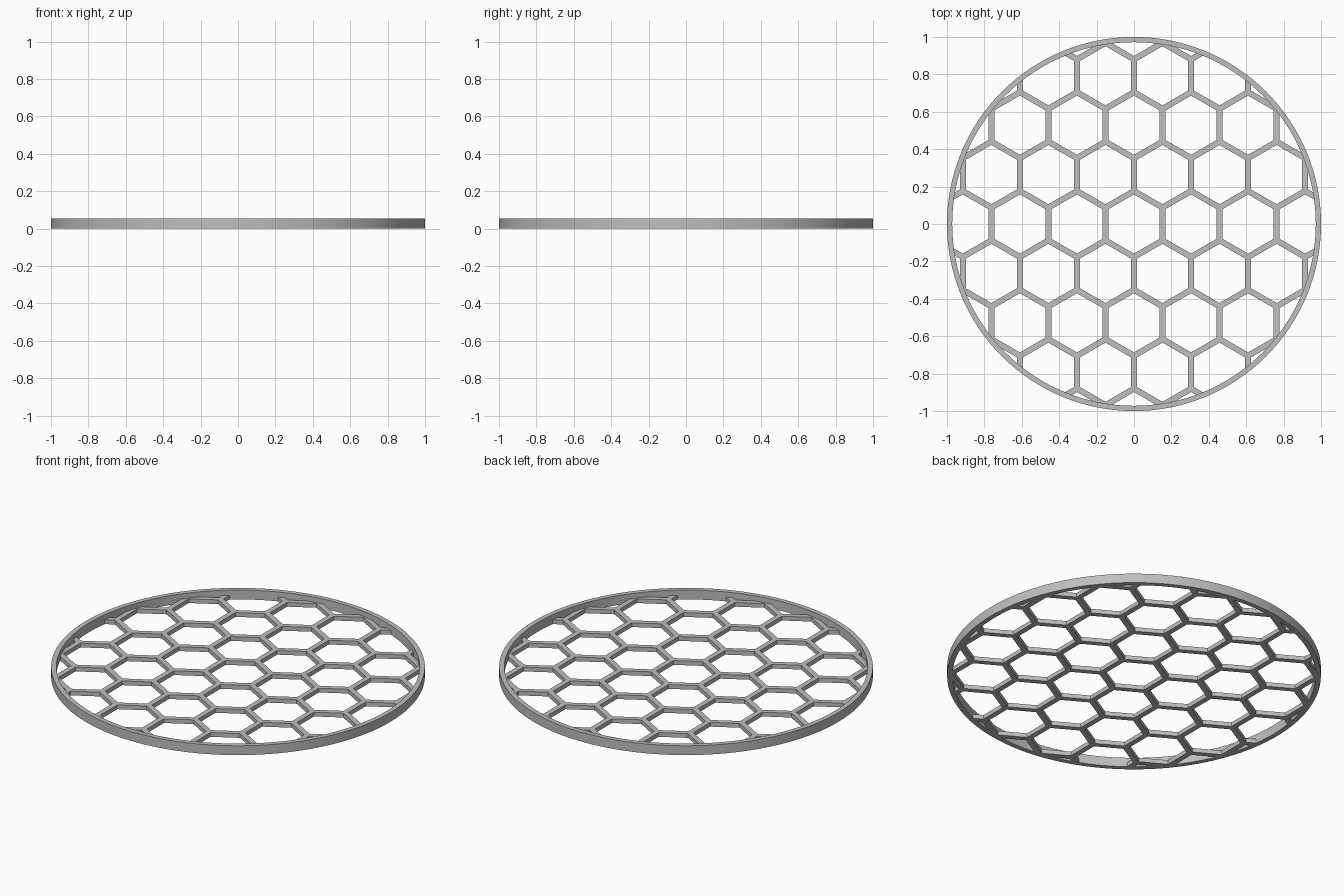
import bpy, bmesh, math
from mathutils import Matrix, Vector

HEIGHT = 0.055        # rim height
RIM_OUTER, RIM_INNER = 1.0, 0.972
GRID_THICK = 0.025
PITCH, BAR = 0.305, 0.031
SEGMENTS = 128

cube = bpy.data.objects.get("Cube")
if cube:
    bpy.data.objects.remove(cube, do_unlink=True)

grey = bpy.data.materials.new("plain grey")
grey.use_nodes = True
grey.diffuse_color = (0.52, 0.52, 0.52, 1)
grey.node_tree.nodes["Principled BSDF"].inputs["Base Color"].default_value = (0.52, 0.52, 0.52, 1)


def make_object(name, bm):
    bmesh.ops.recalc_face_normals(bm, faces=bm.faces)
    mesh = bpy.data.meshes.new(name)
    bm.to_mesh(mesh)
    bm.free()
    mesh.materials.append(grey)
    obj = bpy.data.objects.new(name, mesh)
    bpy.context.collection.objects.link(obj)
    return obj


def activate(obj):
    bpy.ops.object.select_all(action="DESELECT")
    obj.select_set(True)
    bpy.context.view_layer.objects.active = obj


def add_prism(bm, sides, radius, z0, z1, x=0, y=0, turn=0):
    place = Matrix.Translation((x, y, (z0 + z1) / 2)) @ Matrix.Rotation(turn, 4, "Z")
    bmesh.ops.create_cone(bm, cap_ends=True, segments=sides, radius1=radius,
                          radius2=radius, depth=z1 - z0, matrix=place)


# Rim: rectangular profile spun around the vertical axis
bm = bmesh.new()
corners = [(RIM_INNER, 0), (RIM_OUTER, 0), (RIM_OUTER, HEIGHT), (RIM_INNER, HEIGHT)]
verts = [bm.verts.new((r, 0, z)) for r, z in corners]
edges = [bm.edges.new((verts[i], verts[(i + 1) % 4])) for i in range(4)]
bmesh.ops.spin(bm, geom=verts + edges, cent=(0, 0, 0), axis=(0, 0, 1),
               angle=math.tau, steps=SEGMENTS)
bmesh.ops.remove_doubles(bm, verts=bm.verts, dist=1e-4)
rim = make_object("rim", bm)
activate(rim)
bpy.ops.object.shade_smooth_by_angle(angle=math.radians(30))

# Honeycomb grid: thin disc, its edge buried in the rim
bm = bmesh.new()
add_prism(bm, SEGMENTS, (RIM_OUTER + RIM_INNER) / 2, 0, GRID_THICK)
grid = make_object("honeycomb_grid", bm)

# Hexagonal cells cut out of the disc
bm = bmesh.new()
cell_radius = (PITCH - BAR) / math.sqrt(3)
for row in range(-4, 5):
    for col in range(-4, 5):
        x = (col + 0.5 * (row % 2)) * PITCH
        y = row * PITCH * math.sqrt(3) / 2
        if Vector((x, y)).length < RIM_OUTER + PITCH:
            add_prism(bm, 6, cell_radius, -0.1, 0.1, x, y, math.pi / 6)
cutter = make_object("cell_cutter", bm)
cutter.hide_render = True

# create_cone starts its first corner on an axis; point the cells along y
first = cutter.data.vertices
span_x = max(v.co.x for v in first[:12]) - min(v.co.x for v in first[:12])
span_y = max(v.co.y for v in first[:12]) - min(v.co.y for v in first[:12])
if span_x > span_y:
    for start in range(0, len(first), 12):
        cell = first[start:start + 12]
        centre = sum((v.co for v in cell), Vector()) / 12
        for v in cell:
            v.co = centre + Matrix.Rotation(math.pi / 6, 3, "Z") @ (v.co - centre)

cut = grid.modifiers.new("cells", "BOOLEAN")
cut.operation = "DIFFERENCE"
cut.solver = "EXACT"
cut.object = cutter
activate(grid)
bpy.ops.object.modifier_apply(modifier=cut.name)
bpy.data.objects.remove(cutter, do_unlink=True)
